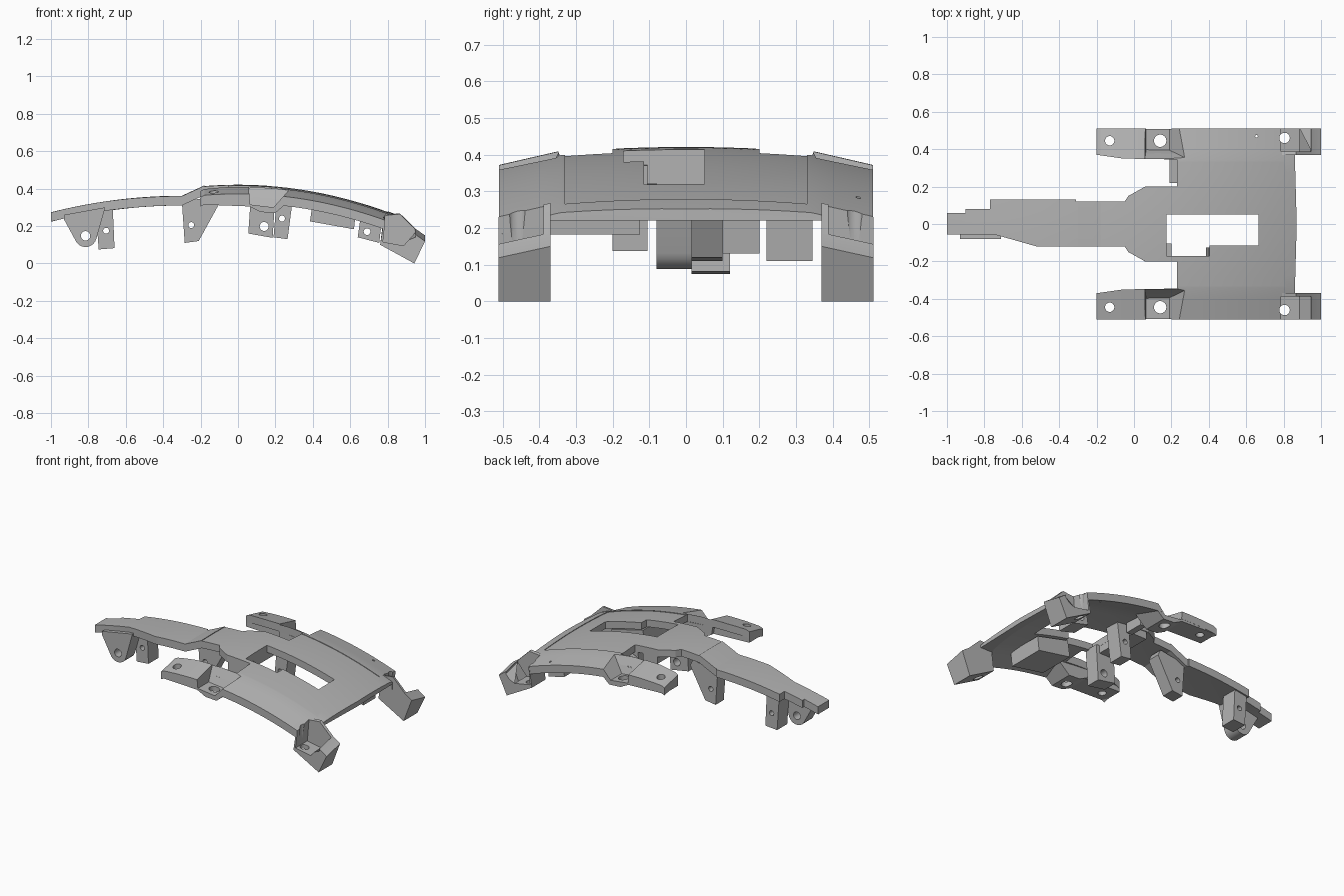
import bpy, bmesh, math

cube = bpy.data.objects.get("Cube")
if cube:
    bpy.data.objects.remove(cube, do_unlink=True)

mat = bpy.data.materials.new("plain grey")
mat.use_nodes = True
GREY = (0.45, 0.45, 0.45, 1)
mat.diffuse_color = GREY
mat.node_tree.nodes["Principled BSDF"].inputs["Base Color"].default_value = GREY
parts = []


def make(name, bm):
    bmesh.ops.recalc_face_normals(bm, faces=bm.faces)
    mesh = bpy.data.meshes.new(name)
    bm.to_mesh(mesh)
    bm.free()
    mesh.materials.append(mat)
    ob = bpy.data.objects.new(name, mesh)
    bpy.context.scene.collection.objects.link(ob)
    return ob


def prism(name, pts, lo, hi, axis, bend=None):
    """Extrude a flat outline along y (xz outline) or z (xy outline)."""
    place = (lambda p, t: (p[0], t, p[1])) if axis == "y" else (lambda p, t: (p[0], p[1], t))
    bm = bmesh.new()
    a = [bm.verts.new(place(p, lo)) for p in pts]
    b = [bm.verts.new(place(p, hi)) for p in pts]
    for v in a + b if bend else ():
        v.co = bend(*v.co)
    bm.faces.new(a)
    bm.faces.new(b)
    for i in range(len(a)):
        j = (i + 1) % len(a)
        bm.faces.new((a[i], a[j], b[j], b[i]))
    return make(name, bm)


def circle(cx, cy, r, n=24):
    return [(cx + r * math.cos(i * math.tau / n), cy + r * math.sin(i * math.tau / n)) for i in range(n)]


def top(x, y):
    """Height of the crowned skin, steeper on the side rails."""
    if x < -0.3:
        z = 0.362 - 0.18 * (x + 0.3) ** 2
    elif x < -0.18:
        z = 0.362 + (x + 0.3) / 0.12 * 0.055
    else:
        z = 0.425 - 0.228 * x * x
    inner = min(abs(y), 0.34)
    return z - 0.12 * inner ** 2 - 0.23 * (abs(y) - inner)


def slab(name, x0, x1, half, up, down):
    """Curved slab following the skin, between two offsets from it."""
    nx, ny = round((x1 - x0) / 0.02), 16
    bm = bmesh.new()
    rows = []
    for off in (up, -down):
        rows.append([])
        for i in range(nx + 1):
            x = x0 + (x1 - x0) * i / nx
            ys = [half * (2 * j / ny - 1) for j in range(ny + 1)]
            rows[-1].append([bm.verts.new((x, y, top(x, y) + off)) for y in ys])
    for g in rows:
        for i in range(nx):
            for j in range(ny):
                bm.faces.new((g[i][j], g[i + 1][j], g[i + 1][j + 1], g[i][j + 1]))
    u, d = rows
    for i in range(nx):
        for j in (0, ny):
            bm.faces.new((u[i][j], u[i + 1][j], d[i + 1][j], d[i][j]))
    for j in range(ny):
        for i in (0, nx):
            bm.faces.new((u[i][j], u[i][j + 1], d[i][j + 1], d[i][j]))
    return make(name, bm)


def boolean(ob, cutter, op="DIFFERENCE"):
    cutter.hide_render = True
    mod = ob.modifiers.new("cut", "BOOLEAN")
    mod.object, mod.operation, mod.solver = cutter, op, "EXACT"
    dg = bpy.context.evaluated_depsgraph_get()
    mesh = bpy.data.meshes.new_from_object(ob.evaluated_get(dg))
    ob.modifiers.clear()
    ob.data = mesh
    bpy.data.objects.remove(cutter, do_unlink=True)


def side(s, a, b):
    return tuple(sorted((s * a, s * b)))


# Outlines of the plate, seen from above
front_left = [(0.87, 0), (0.86, 0.36), (0.87, 0.51), (-0.2, 0.51), (-0.2, 0.37), (-0.06, 0.35),
              (0.23, 0.345), (0.23, 0.2), (0.06, 0.2), (-0.03, 0.15), (-0.05, 0.12)]
tail = [(-0.31, 0.12), (-0.31, 0.13), (-0.77, 0.13), (-0.77, 0.08), (-0.9, 0.08), (-0.9, 0.06),
        (-1, 0.06), (-1, -0.055), (-0.75, -0.055), (-0.52, -0.12), (-0.31, -0.12)]
outline = front_left + tail + [(x, -y) for x, y in reversed(front_left[1:])]
window = [(0.175, 0.05), (0.665, 0.05), (0.665, -0.115), (0.405, -0.115), (0.405, -0.17), (0.175, -0.17)]
pocket = [(0.05, 0.5), (0.065, 0.315), (0.19, 0.3), (0.27, 0.39), (0.27, 0.5)]
recess = [(0.79, 0.3), (0.775, 0.115), (0.885, 0.095), (0.95, 0.172), (0.93, 0.3)]

# Curved plate with sunken panel, window and level front lip
shell = slab("curved_plate", -1.02, 1.02, 0.544, 0, 0.05)
boolean(shell, prism("trim", outline, -0.5, 1, "z"), "INTERSECT")
boolean(shell, slab("panel_cut", -0.18, 0.8, 0.33, 0.1, 0.004))
boolean(shell, prism("window_cut", window, -0.5, 1, "z"))
boolean(shell, prism("lip_cut", [(0.6, 0.1), (1, 0.1), (1, 0.22), (0.6, 0.22)], -0.369, 0.369, "y"))
parts.append(shell)


def slant(x, y, z):
    """Lean the inner wall of a pocket towards the middle as it rises."""
    if abs(y) < 0.5:
        y -= math.copysign(0.55 * (z - 0.31), y)
    return x, y, z


def droop(x, y, z):
    """Let the upper part of a foot fall away outwards."""
    if z > 0.12:
        z -= 0.22 * (abs(y) - 0.37)
    return x, y, z


def cut_side(ob, s):
    boolean(ob, prism("pocket_cut", pocket, *side(s, 0.4, 0.6), "y", slant))
    boolean(ob, prism("recess_cut", recess, *side(s, 0.388, 0.6), "y", droop))
    for x, y, r in ((-0.13, 0.445, 0.025), (0.14, 0.445, 0.033), (0.805, 0.46, 0.028)):
        boolean(ob, prism("hole_cut", circle(x, s * y, r), -0.5, 1, "z"))


# Mounting arms, bolt cups and front feet on both sides
for s, label in ((1, "left"), (-1, "right")):
    cut_side(shell, s)
    arm = prism(label + "_arm_block", [(-0.2, 0.35), (0.06, 0.36), (0.06, 0.305), (-0.2, 0.315)],
                *side(s, 0.37, 0.509), "y")
    cup = prism(label + "_bolt_cup", [(0.05, 0.36), (0.06, 0.305), (0.12, 0.275), (0.2, 0.27), (0.28, 0.34)],
                *side(s, 0.35, 0.509), "y")
    foot = prism(label + "_front_foot", [(0.76, 0.1), (0.943, 0), (1.0, 0.15), (0.95, 0.185),
                                         (0.865, 0.268), (0.78, 0.26)], *side(s, 0.37, 0.511), "y", droop)
    for ob in (arm, cup, foot):
        cut_side(ob, s)
        parts.append(ob)

# Hanging brackets: name, side outline, y range, pin hole
lobe = [(-0.71, 0.3), (-0.93, 0.26), (-0.93, 0.235)]
lobe += [(-0.815 + 0.06 * math.cos(a), 0.148 + 0.06 * math.sin(a))
         for a in [math.radians(200 + 16 * i) for i in range(10)]]
brackets = [
    ("tail_lobe", lobe, -0.08, 0.015, (-0.815, 0.148, 0.025)),
    ("tail_bracket", [(-0.76, 0.29), (-0.745, 0.075), (-0.66, 0.082), (-0.67, 0.305)], 0.015, 0.12,
     (-0.705, 0.175, 0.016)),
    ("neck_bracket", [(-0.3, 0.33), (-0.285, 0.11), (-0.21, 0.12), (-0.1, 0.32), (-0.12, 0.36)], 0.015, 0.1,
     (-0.25, 0.205, 0.016)),
    ("cross_beam", [(0.07, 0.39), (0.07, 0.32), (0.174, 0.32), (0.174, 0.39)], -0.195, 0.195, None),
    ("rear_right_bracket", [(0.07, 0.38), (0.055, 0.16), (0.185, 0.137), (0.2, 0.37)], -0.2, -0.105,
     (0.14, 0.198, 0.024)),
    ("rear_left_bracket", [(0.21, 0.38), (0.19, 0.14), (0.265, 0.13), (0.295, 0.36)], 0.1, 0.2,
     (0.235, 0.24, 0.016)),
    ("right_block", [(0.4, 0.33), (0.385, 0.225), (0.62, 0.183), (0.63, 0.275)], -0.37, -0.125, None),
    ("front_left_bracket", [(0.66, 0.28), (0.64, 0.14), (0.755, 0.11), (0.77, 0.235)], 0.22, 0.345,
     (0.69, 0.17, 0.018)),
    ("left_lip", [(0.19, 0.33), (0.2, 0.29), (0.24, 0.29), (0.24, 0.36)], 0.22, 0.345, None),
]
for name, pts, lo, hi, hole in brackets:
    ob = prism(name, pts, lo, hi, "y")
    if hole:
        boolean(ob, prism("pin_cut", circle(*hole), -1, 1, "y"))
    parts.append(ob)

# Small vent pin hole in the left rail
boolean(shell, prism("vent_cut", circle(0.655, 0.47, 0.007, 12), -0.5, 1, "z"))

bpy.ops.object.select_all(action="DESELECT")
for ob in parts:
    ob.select_set(True)
bpy.context.view_layer.objects.active = shell
bpy.ops.object.shade_smooth_by_angle(angle=math.radians(20))
